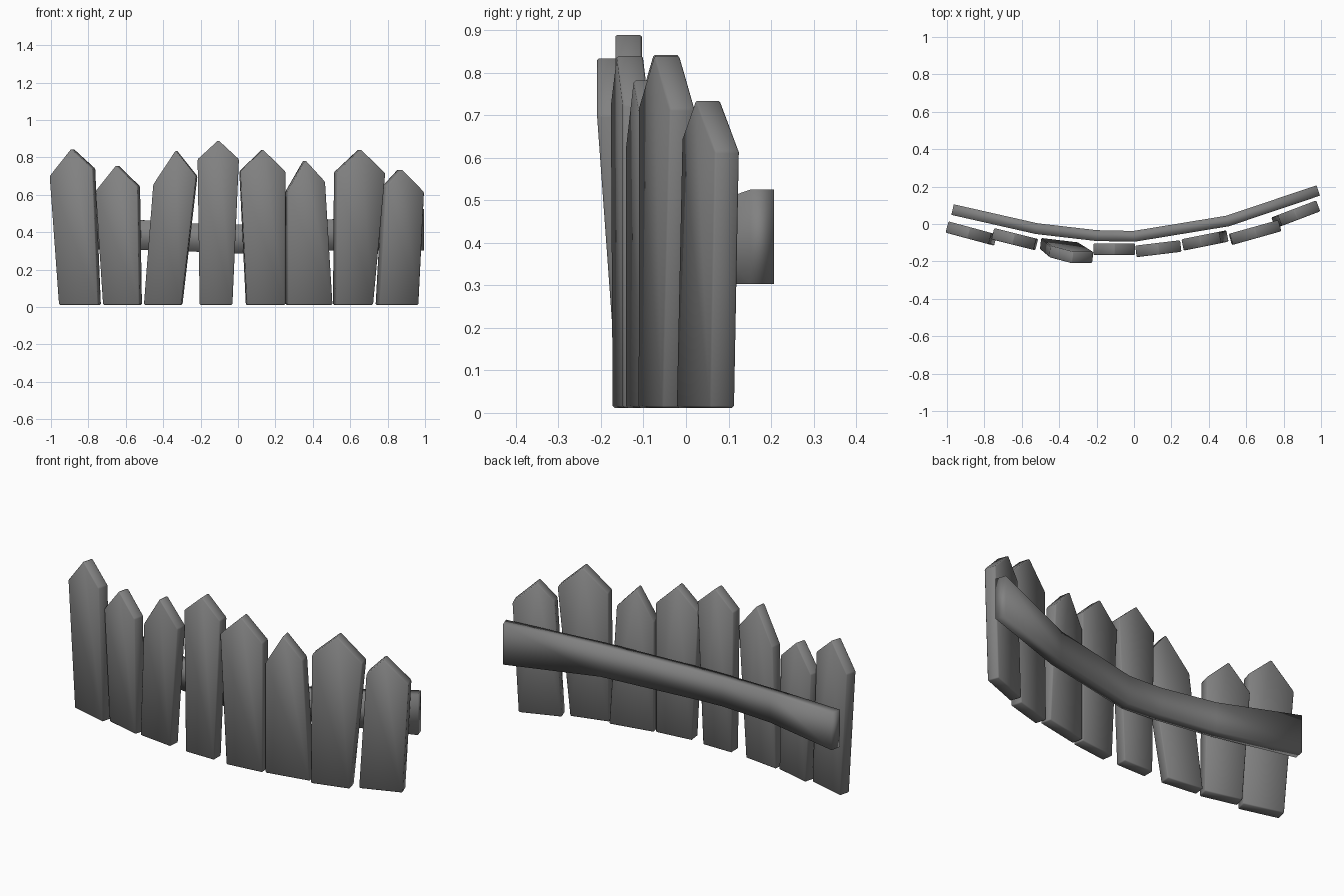
import bpy, bmesh
from mathutils import Vector

cube = bpy.data.objects.get("Cube")
if cube:
    bpy.data.objects.remove(cube, do_unlink=True)

grey = bpy.data.materials.new("weathered_grey")
grey.use_nodes = True
colour = (0.22, 0.22, 0.22, 1)
grey.diffuse_color = colour
grey.node_tree.nodes["Principled BSDF"].inputs["Base Color"].default_value = colour


def loft(name, rings):
    """Skin a list of four-point rings and cap both ends."""
    bm = bmesh.new()
    loops = [[bm.verts.new(p) for p in ring] for ring in rings]
    for a, b in zip(loops, loops[1:]):
        for i in range(4):
            j = (i + 1) % 4
            bm.faces.new((a[i], a[j], b[j], b[i]))
    bm.faces.new(loops[0])
    bm.faces.new(loops[-1])
    bmesh.ops.recalc_face_normals(bm, faces=bm.faces)
    return finish(name, bm)


def finish(name, bm):
    for f in bm.faces:
        f.smooth = True
    mesh = bpy.data.meshes.new(name)
    bm.to_mesh(mesh)
    bm.free()
    mesh.materials.append(grey)
    obj = bpy.data.objects.new(name, mesh)
    bpy.context.collection.objects.link(obj)
    return obj


def picket(name, foot, left, right, peak, y, slope, lean=0, thick=0.062):
    """Pointed board: outline in x and z, placed along a sloping line in plan."""
    outline = [(foot[0], 0.012), (foot[1], 0.012), right, peak, left]
    middle = (left[0] + right[0]) / 2
    across = Vector((-slope, 1, 0)).normalized() * thick / 2
    bm = bmesh.new()
    front, back = [], []
    for x, z in outline:
        p = Vector((x, y + slope * (x - middle) + lean * max(0, z - 0.3), z))
        front.append(bm.verts.new(p - across))
        back.append(bm.verts.new(p + across))
    bm.faces.new(front)
    bm.faces.new(back[::-1])
    for i in range(5):
        j = (i + 1) % 5
        bm.faces.new((front[j], front[i], back[i], back[j]))
    # softly worn edges
    bmesh.ops.bevel(bm, geom=bm.edges[:], offset=0.005, segments=1, affect='EDGES')
    bmesh.ops.recalc_face_normals(bm, faces=bm.faces)
    finish(name, bm)


# Pickets: foot x range, left shoulder, right shoulder, tip, depth, plan slope, lean
pickets = [
    ((-0.95, -0.74), (-1.0, 0.70), (-0.77, 0.74), (-0.885, 0.845), -0.047, -0.27, 0),
    ((-0.715, -0.52), (-0.755, 0.62), (-0.53, 0.645), (-0.645, 0.757), -0.08, -0.25, 0),
    ((-0.50, -0.30), (-0.45, 0.655), (-0.22, 0.70), (-0.33, 0.837), -0.125, -0.12, -0.1),
    ((-0.205, -0.03), (-0.216, 0.79), (0.005, 0.79), (-0.105, 0.892), -0.135, 0, 0),
    ((0.045, 0.25), (0.01, 0.725), (0.25, 0.725), (0.13, 0.842), -0.132, 0.12, 0),
    ((0.26, 0.50), (0.26, 0.62), (0.46, 0.67), (0.355, 0.785), -0.092, 0.2, 0),
    ((0.515, 0.715), (0.52, 0.72), (0.78, 0.715), (0.65, 0.842), -0.045, 0.28, 0),
    ((0.745, 0.955), (0.78, 0.645), (0.985, 0.615), (0.865, 0.737), 0.058, 0.38, 0),
]
for n, spec in enumerate(pickets, 1):
    picket(f"picket_{n}", *spec)

# Curved rail behind the pickets: x, y, underside, top
rail = [(-0.97, 0.077, 0.31, 0.515), (-0.52, -0.025, 0.305, 0.465), (-0.2, -0.062, 0.295, 0.445),
        (0, -0.066, 0.285, 0.44), (0.5, 0.016, 0.303, 0.468), (0.985, 0.179, 0.303, 0.525)]
rings = []
for i, (x, y, low, top) in enumerate(rail):
    a, b = rail[max(i - 1, 0)], rail[min(i + 1, len(rail) - 1)]
    side = Vector((a[1] - b[1], b[0] - a[0], 0)).normalized() * 0.029
    p = Vector((x, y, 0))
    lo, hi = Vector((0, 0, low)), Vector((0, 0, top))
    rings.append([p - side + lo, p + side + lo, p + side + hi, p - side + hi])
loft("back_rail", rings)
